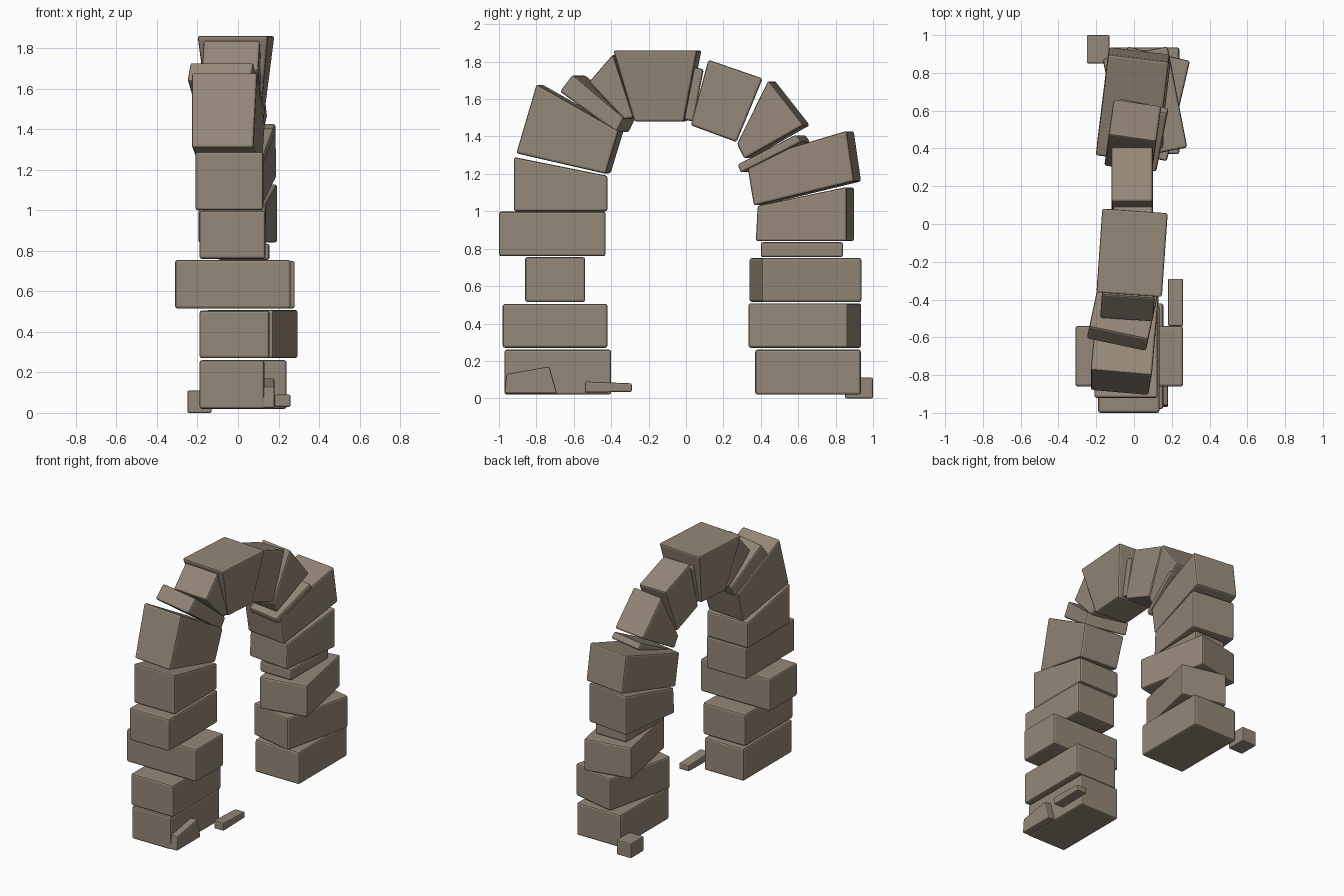
import bpy, bmesh
from math import radians
from mathutils import Matrix, Vector

if "Cube" in bpy.data.objects:
    bpy.data.objects.remove(bpy.data.objects["Cube"], do_unlink=True)

stone = bpy.data.materials.new("weathered_stone")
stone.use_nodes = True
stone.diffuse_color = (0.30, 0.245, 0.19, 1)
stone.node_tree.nodes["Principled BSDF"].inputs["Base Color"].default_value = (0.30, 0.245, 0.19, 1)


def block(name, profile, x0, x1, turn=0, foot=1.0, bevel=0.012):
    """Extrude a (y, z) profile from x0 to x1, turned about its left face.
    foot scales the width of the lower half."""
    mid_z = sum(p[1] for p in profile) / len(profile)
    mid_y = sum(p[0] for p in profile) / len(profile)
    mid_x = (x0 + x1) / 2
    bm = bmesh.new()
    rings = []
    for x in (x0, x1):
        rings.append([bm.verts.new((mid_x + (x - mid_x) * (foot if z < mid_z else 1), y, z))
                      for y, z in profile])
    n = len(profile)
    bm.faces.new(rings[0])
    bm.faces.new(rings[1][::-1])
    for i in range(n):
        j = (i + 1) % n
        bm.faces.new((rings[0][i], rings[1][i], rings[1][j], rings[0][j]))
    bmesh.ops.recalc_face_normals(bm, faces=bm.faces)
    bmesh.ops.rotate(bm, verts=bm.verts, cent=Vector((x1, mid_y, 0)),
                     matrix=Matrix.Rotation(radians(turn), 3, 'Z'))
    mesh = bpy.data.meshes.new(name)
    bm.to_mesh(mesh)
    bm.free()
    mesh.materials.append(stone)
    obj = bpy.data.objects.new(name, mesh)
    bpy.context.collection.objects.link(obj)
    mod = obj.modifiers.new("worn_edges", 'BEVEL')
    mod.width = bevel
    mod.segments = 2
    mod.limit_method = 'NONE'
    return obj


def box(y0, y1, z0, z1):
    return [(y0, z0), (y0, z1), (y1, z1), (y1, z0)]


# Front pillar
block("front_base", box(-0.97, -0.40, 0.02, 0.26), -0.19, 0.13)
block("front_stone_low", box(-0.98, -0.42, 0.27, 0.505), -0.19, 0.155)
block("front_stone_cross", box(-0.86, -0.54, 0.515, 0.755), -0.31, 0.26)
block("front_stone_upper", box(-1.0, -0.43, 0.76, 0.998), -0.19, 0.135)
block("front_springer", [(-0.92, 1.0), (-0.92, 1.29), (-0.42, 1.19), (-0.42, 1.0)], -0.21, 0.125)

# Arch stones, front to back
block("front_voussoir", [(-0.91, 1.31), (-0.80, 1.68), (-0.36, 1.43), (-0.43, 1.20)],
      -0.215, 0.11, -5, 0.94)
block("front_thin_voussoir", [(-0.68, 1.64), (-0.61, 1.73), (-0.33, 1.50), (-0.37, 1.42)],
      -0.22, 0.10, -12)
block("front_wedge", [(-0.52, 1.69), (-0.39, 1.84), (-0.28, 1.50), (-0.33, 1.49)],
      -0.17, 0.11, -4)
block("keystone", [(-0.28, 1.48), (-0.39, 1.86), (0.06, 1.86), (-0.015, 1.48)],
      -0.185, 0.165, -4, 0.75)
block("back_thin_wedge", [(-0.01, 1.49), (0.04, 1.77), (0.095, 1.76), (0.04, 1.48)], -0.11, 0.10)
block("back_voussoir", [(0.025, 1.46), (0.12, 1.81), (0.41, 1.71), (0.27, 1.37)], -0.12, 0.10)
block("back_wedge", [(0.27, 1.36), (0.44, 1.70), (0.63, 1.46), (0.31, 1.28)], -0.14, 0.115, -8)
block("back_thin_voussoir", [(0.29, 1.205), (0.27, 1.25), (0.59, 1.41), (0.62, 1.37)],
      -0.11, 0.15, -11)
block("back_slanted_stone", [(0.36, 1.03), (0.32, 1.27), (0.86, 1.43), (0.90, 1.16)],
      -0.17, 0.155, -7)

# Back pillar
block("back_springer", [(0.37, 0.84), (0.38, 1.03), (0.86, 1.13), (0.86, 0.84)], -0.17, 0.165, -7)
block("back_thin_stone", box(0.40, 0.84, 0.755, 0.835), -0.10, 0.155)
block("back_stone_upper", box(0.40, 0.945, 0.515, 0.75), -0.12, 0.23, 11)
block("back_stone_low", box(0.325, 0.87, 0.27, 0.508), -0.105, 0.235, -13)
block("back_base", box(0.37, 0.935, 0.02, 0.26), -0.12, 0.24)

# Fallen rubble
block("leaning_chip", [(-0.97, 0.025), (-0.96, 0.13), (-0.73, 0.17), (-0.69, 0.025)],
      0.10, 0.18, 0, 1.0, 0.008)
block("fallen_slab", [(-0.54, 0.03), (-0.54, 0.09), (-0.29, 0.08), (-0.29, 0.035)],
      0.18, 0.26, 0, 1.0, 0.008)
block("fallen_cube", box(0.85, 1.0, 0.0, 0.11), -0.25, -0.13, 0, 1.0, 0.008)
